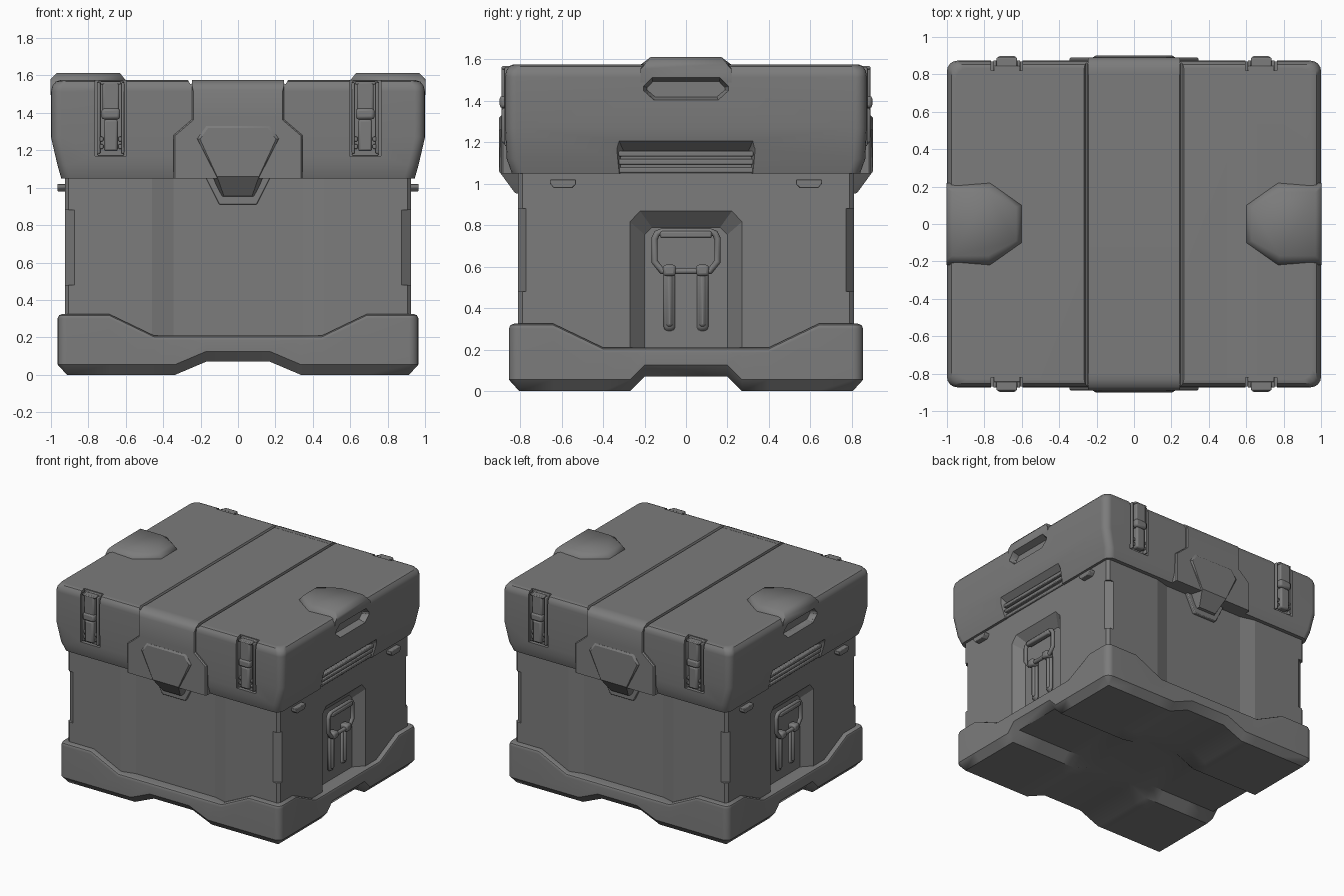
import bpy, bmesh, math

if "Cube" in bpy.data.objects:
    bpy.data.objects.remove(bpy.data.objects["Cube"])

S = (-1, 1)

def finish(name, bm, bevel=0, smooth=32):
    bmesh.ops.recalc_face_normals(bm, faces=bm.faces)
    me = bpy.data.meshes.new(name)
    bm.to_mesh(me)
    bm.free()
    ob = bpy.data.objects.new(name, me)
    ob["smooth"] = smooth
    bpy.context.collection.objects.link(ob)
    if bevel:
        m = ob.modifiers.new("bevel", 'BEVEL')
        m.width, m.segments = bevel, 2
        m.limit_method, m.angle_limit = 'ANGLE', math.radians(30)
    return ob

def loft(name, rings, **kw):
    """Bridge rings of equal length and cap both ends."""
    bm = bmesh.new()
    vs = [[bm.verts.new(p) for p in r] for r in rings]
    n = len(rings[0])
    for a, b in zip(vs, vs[1:]):
        for i in range(n):
            bm.faces.new((a[i], a[(i + 1) % n], b[(i + 1) % n], b[i]))
    bm.faces.new(vs[0])
    bm.faces.new(vs[-1])
    return finish(name, bm, **kw)

def hull(name, pts, **kw):
    bm = bmesh.new()
    for p in pts:
        bm.verts.new(p)
    r = bmesh.ops.convex_hull(bm, input=bm.verts)
    junk = [v for v in r["geom_interior"] + r["geom_unused"] if isinstance(v, bmesh.types.BMVert)]
    bmesh.ops.delete(bm, geom=list(set(junk)), context='VERTS')
    bmesh.ops.dissolve_limit(bm, angle_limit=0.01, verts=bm.verts, edges=bm.edges)
    return finish(name, bm, **kw)

def box(name, c, d, bevel=0.006):
    return hull(name, [(c[0] + i * d[0] / 2, c[1] + j * d[1] / 2, c[2] + k * d[2] / 2)
                       for i in S for j in S for k in S], bevel=bevel)

def sym(half):
    """Mirror a half outline (a, b) into a closed one."""
    return half + [(-a, b) for a, b in reversed(half)]

def on_front(outline, y):
    return [(a, y, b) for a, b in outline]

def on_side(outline, x):
    return [(x, a, b) for a, b in outline]

def select(ob):
    bpy.ops.object.select_all(action='DESELECT')
    bpy.context.view_layer.objects.active = ob
    ob.select_set(True)

def cut(ob, cutters):
    for c in cutters:
        m = ob.modifiers.new("cut", 'BOOLEAN')
        m.operation, m.solver, m.object = 'DIFFERENCE', 'EXACT', c
        select(ob)
        bpy.ops.object.modifier_apply(modifier=m.name)
        bpy.data.objects.remove(c)

def ramp(v, a, b):
    return min(1, max(0, (abs(v) - a) / (b - a)))

# Base tray: four feet, crossing channels below, dipped rim above
def under(x, y):
    return 0.07 * max(1 - ramp(x, 0.17, 0.335), 1 - ramp(y, 0.2, 0.27))

def rim(x, y):
    return 0.21 + 0.115 * min(ramp(x, 0.45, 0.69), ramp(y, 0.4, 0.64))

hx, hy = [0.17, 0.335, 0.45, 0.69, 0.915], [0.2, 0.27, 0.4, 0.64, 0.805]
xs, ys = [-v for v in reversed(hx)] + hx, [-v for v in reversed(hy)] + hy
bm = bmesh.new()
n = len(xs)
grid = [[bm.verts.new((x, y, under(x, y))) for y in ys] for x in xs]
for i in range(n - 1):
    for j in range(n - 1):
        bm.faces.new((grid[i][j], grid[i + 1][j], grid[i + 1][j + 1], grid[i][j + 1]))
edge = ([(x, ys[0]) for x in xs[:-1]] + [(xs[-1], y) for y in ys[:-1]] +
        [(x, ys[-1]) for x in xs[:0:-1]] + [(xs[0], y) for y in ys[:0:-1]])
border = []                                   # (x, y, outward x, outward y)
for x, y in edge:
    ex, ey = abs(x) > 0.9, abs(y) > 0.8
    dx, dy = math.copysign(ex, x), math.copysign(ey, y)
    if ex and ey:                             # round each corner
        start = math.atan2(dy, dx) - math.pi / 4
        border += [(x, y, math.cos(start + k * math.pi / 8), math.sin(start + k * math.pi / 8))
                   for k in range(5)]
    else:
        border.append((x, y, dx, dy))
prev = None
for out, level in ((0, 'floor'), (0.05, 'low'), (0.05, 'high'), (0.042, 'mid'), (0.025, 'top'),
                   (-0.08, 'top'), (-0.08, 'in')):
    ring = []
    for x, y, dx, dy in border:
        if out < 0:
            dx, dy = [0 if abs(d) < 1e-6 else d for d in (dx, dy)]
            dx, dy = math.copysign(abs(x) > 0.9, x), math.copysign(abs(y) > 0.8, y)
        z = {'floor': under(x, y), 'low': under(x, y) + 0.055, 'high': rim(x, y) - 0.025,
             'mid': rim(x, y) - 0.007, 'top': rim(x, y), 'in': 0.17}[level]
        ring.append(bm.verts.new((x + out * dx, y + out * dy, z)))
    for i in range(len(ring) if prev else 0):
        k = (i + 1) % len(ring)
        bm.faces.new((prev[i], prev[k], ring[k], ring[i]))
    prev = ring
bm.faces.new(prev)
bmesh.ops.remove_doubles(bm, verts=bm.verts, dist=0.0005)
base = finish("base_tray", bm, smooth=40)

# Body with shallow front and back panels
q = [(0.345, 0.78), (0.46, 0.81), (0.905, 0.81), (0.925, 0.79)]
outline = [(x, -y) for x, y in q] + q[::-1]
outline += [(-x, y) for x, y in q] + [(-x, -y) for x, y in q[::-1]]
body = loft("body", [[(x, y, z) for x, y in outline] for z in (0.18, 1.06)], smooth=8)
cutters = []
for s in S:
    outer = sym([(0.28, 0.12), (0.28, 0.825), (0.23, 0.88)])
    inner = sym([(0.2, 0.12), (0.2, 0.755), (0.165, 0.79)])
    cutters.append(loft("cutter", [on_side(outer, s * 0.935), on_side(inner, s * 0.855)]))
    for t in S:
        cutters.append(hull("cutter", [(s * x, t * y, z) for x, y in
                       ((0.93, 0.768), (0.868, 0.815), (0.97, 0.86)) for z in (0.48, 0.88)]))
cut(body, cutters)

# Lid shell: rounded rings, then recesses
def rounded(x, y, z, r=0.055, seg=4):
    pts = []
    for k, (sx, sy) in enumerate(((1, 1), (-1, 1), (-1, -1), (1, -1))):
        for i in range(seg + 1):
            a = (k + i / seg) * math.pi / 2
            pts.append((sx * (x - r) + r * math.cos(a), sy * (y - r) + r * math.sin(a), z))
    return pts

lid = loft("lid", [rounded(*p) for p in (
    (0.945, 0.84, 1.05), (0.965, 0.865, 1.12), (1.0, 0.873, 1.27), (1.0, 0.873, 1.515),
    (0.992, 0.868, 1.545), (0.975, 0.853, 1.567), (0.95, 0.83, 1.575))])
cutters = []
for s in S:
    # vent pocket, seam grooves and latch pockets
    cutters.append(loft("cutter", [
        on_side(sym([(0.35, 1.03), (0.35, 1.2), (0.335, 1.235)]), s * 1.02),
        on_side(sym([(0.315, 1.03), (0.315, 1.13), (0.3, 1.155)]), s * 0.925)]))
    for t in S:
        cutters.append(box("cutter", (s * 0.68, t * 0.885, 1.42), (0.17, 0.13, 0.5), 0))
    v = [(0.24, 1.59), (0.275, 1.59), (0.256, 1.555), (0.248, 1.555)]
    cutters.append(loft("cutter", [on_front([(s * a, b) for a, b in v], y) for y in S]))
cut(lid, cutters)

# Raised top grips with hexagonal finger slots in the lid ends
for s in S:
    pts = [(1.002, 0.22, 1.5), (1.002, 0.22, 1.553), (0.77, 0.22, 1.574), (0.6, 0.1, 1.574),
           (0.6, 0.1, 1.5), (0.77, 0.22, 1.5), (1.002, 0.19, 1.58), (0.97, 0.17, 1.612),
           (0.78, 0.17, 1.612), (0.63, 0.09, 1.612), (0.98, 0.21, 1.38)]
    grip = hull("top_grip", [(s * x, t * y, z) for x, y, z in pts for t in S], smooth=60)
    slot = lambda: loft("cutter", [
        on_side(sym([(0.155, 1.402), (0.208, 1.45), (0.208, 1.47), (0.165, 1.513)]), s * 1.005),
        on_side(sym([(0.15, 1.42), (0.187, 1.452), (0.187, 1.465), (0.16, 1.493)]), s * 0.95)])
    cut(grip, [slot()])
    cut(lid, [slot()])

# Vent slats
for s in S:
    for z, x in ((1.066, 0.94), (1.106, 0.95), (1.145, 0.958)):
        box("vent_slat", (s * (x - 0.03), 0, z), (0.06, 0.65, 0.026))

# Flared centre panel and badge, front and back
for t in S:
    loft("centre_panel", [
        on_front(sym([(0.345 - i, 1.05), (0.345 - i, 1.28 - i / 2), (0.246 - i, 1.365 - i / 2),
                      (0.246 - i, top)]), t * y)
        for y, top, i in ((0.8, 1.576, 0), (0.835, 1.576, 0), (0.872, 1.558, 0),
                          (0.882, 1.545, 0), (0.891, 1.52, 0.007))])
    rear = sym([(0.17, 1.33), (0.218, 1.262), (0.13, 1.05), (0.09, 0.95)])
    face = sym([(0.16, 1.318), (0.203, 1.26), (0.112, 1.06)])
    hull("badge", on_front(rear, t * 0.78) + on_front(rear[:2] + rear[-2:], t * 0.892) +
         on_front(face, t * 0.902) + on_front(sym([(0.075, 0.955)]), t * 0.825))
    plate = sym([(0.175, 1.06), (0.1, 0.91)])
    loft("badge_backplate", [on_front(plate, t * 0.76), on_front(plate, t * 0.803)], bevel=0.006)

# Latches on front and back
for s in S:
    for t in S:
        x = s * 0.68
        for e in S:
            box("latch_rail", (x + e * 0.064, t * 0.845, 1.372), (0.016, 0.06, 0.38))
            for z in (1.22, 1.26):
                box("latch_pin", (x + e * 0.05, t * 0.86, z), (0.02, 0.03, 0.025))
        box("latch_plate", (x, t * 0.83, 1.37), (0.14, 0.03, 0.4))
        box("latch_strap", (x, t * 0.865, 1.48), (0.09, 0.05, 0.17), 0.01)
        box("latch_lever", (x, t * 0.86, 1.28), (0.075, 0.06, 0.17), 0.012)
        box("latch_knuckle", (x, t * 0.875, 1.395), (0.1, 0.048, 0.06), 0.015)
        box("latch_cap", (x, t * 0.865, 1.56), (0.11, 0.05, 0.016))

# End handles, rods and pegs
for s in S:
    cu = bpy.data.curves.new("carry_handle", 'CURVE')
    cu.dimensions, cu.bevel_depth, cu.bevel_resolution = '3D', 0.016, 2
    sp = cu.splines.new('POLY')
    path = sym([(0.115, 0.578), (0.152, 0.625), (0.152, 0.735), (0.14, 0.76), (0.115, 0.77)])
    sp.points.add(len(path) - 1)
    for p, (y, z) in zip(sp.points, path):
        p.co = (s * 0.893, y, z, 1)
    sp.use_cyclic_u = True
    bpy.context.collection.objects.link(bpy.data.objects.new("carry_handle", cu))
    box("handle_grip", (s * 0.893, 0, 0.755), (0.045, 0.25, 0.035), 0.01)
    for t in S:
        box("handle_hinge", (s * 0.885, t * 0.08, 0.582), (0.065, 0.062, 0.055), 0.014)
        box("handle_rod", (s * 0.86, t * 0.08, 0.44), (0.04, 0.056, 0.3), 0.02)
        box("rod_rib", (s * 0.872, t * 0.08, 0.44), (0.04, 0.03, 0.26), 0.013)
        ring = [(t * 0.593 + a, b) for a, b in sym([(0.063, 1.02), (0.063, 1.0), (0.045, 0.98)])]
        loft("side_peg", [on_side(ring, s * 0.9), on_side(ring, s * 0.965)], bevel=0.004)

# Dark grey finish, smooth shading with sharp creases
mat = bpy.data.materials.new("dark_grey")
mat.diffuse_color = (0.2, 0.2, 0.2, 1)
mat.use_nodes = True
mat.node_tree.nodes["Principled BSDF"].inputs["Base Color"].default_value = mat.diffuse_color
for ob in bpy.context.scene.objects:
    ob.data.materials.clear()
    ob.data.materials.append(mat)
    if ob.type == 'MESH':
        select(ob)
        bpy.ops.object.shade_smooth_by_angle(angle=math.radians(ob["smooth"]))
for ob in (lid, base):
    m = ob.modifiers.new("flat_normals", 'WEIGHTED_NORMAL')
    m.keep_sharp = True
